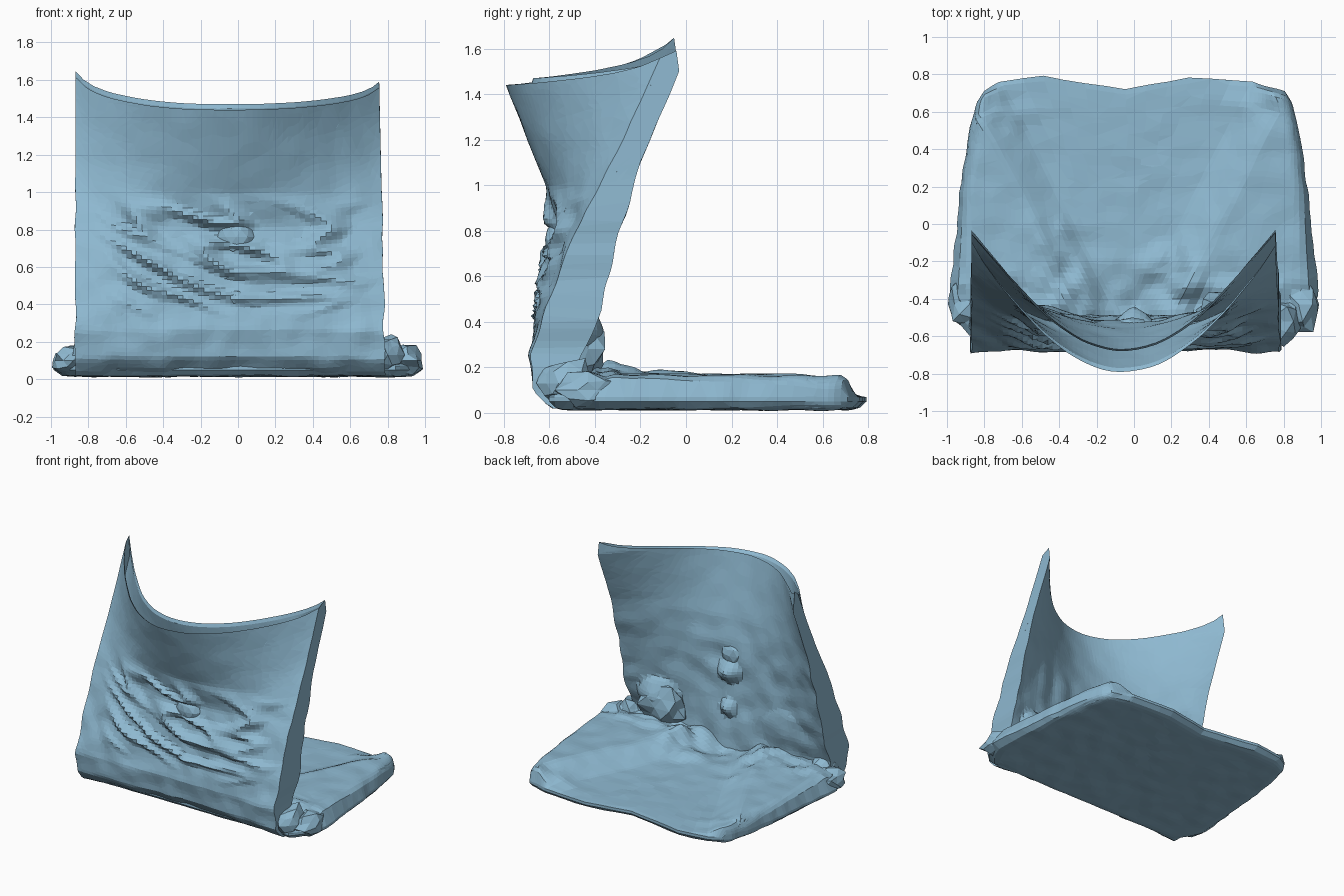
import bpy, bmesh, math
from mathutils import Vector, noise

if "Cube" in bpy.data.objects:
    bpy.data.objects.remove(bpy.data.objects["Cube"])

cloth = bpy.data.materials.new("blue_cloth")
cloth.diffuse_color = (.27, .48, .63, 1)
cloth.use_nodes = True
cloth.node_tree.nodes["Principled BSDF"].inputs["Base Color"].default_value = cloth.diffuse_color


def interp(table, t):
    if t <= table[0][0]:
        return table[0][1]
    for (a, va), (b, vb) in zip(table, table[1:]):
        if t <= b:
            return va + (vb - va) * (t - a) / (b - a)
    return table[-1][1]


def smooth(a, b, t):
    t = max(0, min(1, (t - a) / (b - a)))
    return t * t * (3 - 2 * t)


def bulge(t, width):
    """Quarter-ellipse rise from an edge."""
    t = max(0, min(1, t / width))
    return math.sqrt(1 - (1 - t) ** 2)


def crumple(x, y, z, freq=7):
    return noise.noise(Vector((x, y, z)) * freq)


def make_object(name, bm, ratio=1):
    bmesh.ops.remove_doubles(bm, verts=bm.verts, dist=0.0005)
    bmesh.ops.recalc_face_normals(bm, faces=bm.faces)
    mesh = bpy.data.meshes.new(name)
    bm.to_mesh(mesh)
    bm.free()
    mesh.materials.append(cloth)
    ob = bpy.data.objects.new(name, mesh)
    bpy.context.collection.objects.link(ob)
    if ratio < 1:  # irregular low-poly triangles
        ob.modifiers.new("facets", 'DECIMATE').ratio = ratio
    return ob


def skin(name, sides, nu, nv, ratio, pocket=0):
    """Closed skin between two surfaces; pocket > 0 opens the top that many rows deep."""
    bm = bmesh.new()
    grids = [[[bm.verts.new(f(i / nu, j / nv)) for i in range(nu + 1)]
              for j in range(nv + 1)] for f in sides]
    outer = list(grids)

    def stitch(a, b):
        for k in range(len(a) - 1):
            bm.faces.new((a[k], a[k + 1], b[k + 1], b[k]))
    for g in outer:
        for j in range(nv):
            stitch(g[j], g[j + 1])
    front, back = outer
    stitch(front[0], back[0])
    for e in (0, -1):
        stitch([r[e] for r in front], [r[e] for r in back])
    if not pocket:
        stitch(front[-1], back[-1])
    else:
        linings = []
        for g, other in ((front, back), (back, front)):
            rows = [g[-1]]
            for d in range(1, pocket + 1):
                a = .12 + .38 * smooth(.6, 1, d / pocket)
                rows.append([bm.verts.new(p.co.lerp(q.co, a))
                             for p, q in zip(g[nv - d], other[nv - d])])
            for r, s in zip(rows, rows[1:]):
                stitch(r, s)
            linings.append(rows)
        for e in (0, -1):
            stitch([r[e] for r in linings[0]], [r[e] for r in linings[1]])
    return make_object(name, bm, ratio)


# Upright pouch: bulges forward at the top centre, leans back at the corners
EDGE_FRONT = [(0, -.54), (.03, -.61), (.1, -.67), (.25, -.69), (.45, -.62), (.8, -.49), (1.15, -.3), (1.66, -.07)]
MID_FRONT = [(0, -.54), (.03, -.61), (.1, -.67), (.25, -.69), (.45, -.65), (.65, -.61), (.8, -.58), (1, -.62), (1.45, -.79)]
EDGE_BACK = [(0, -.48), (.2, -.47), (.45, -.38), (.65, -.33), (1.1, -.2), (1.5, -.03), (1.66, -.055)]
MID_BACK = [(0, -.48), (.3, -.5), (.6, -.52), (.8, -.53), (1, -.56), (1.45, -.67)]


def wrinkles(x, z):
    """Sagging creases across the middle of the front."""
    n = 1 - abs(noise.noise(Vector((x * 2 + 3, 0, (z + .25 * x - .35 * x * x) * 7)))) * 3
    mask = smooth(.3, .5, z) * (1 - smooth(.85, 1, z)) * (1 - smooth(.5, .8, abs(x)))
    return .05 * max(0, n) * mask


def wall_point(u, v, edge, mid, rim, front):
    c = 2 * u - 1
    peak = (.12, .06) if c < 0 else (.08, .04)
    z = .02 + v * (rim + peak[0] * abs(c) ** 2.5 + peak[1] * abs(c) ** 14)
    x = -.87 + u * (1.66 - .035 * v)
    k = math.cos(c * math.pi / 2)
    e = interp(edge, z)
    y = e + (interp(mid, v * 1.45) - e) * k
    low = 1 - smooth(.75, 1.1, z)
    y += crumple(x, y, z) * (.005 + .015 * low)
    if front:
        y -= wrinkles(x, z) - .015 * k * low
    else:
        # knotted bumps and tucks low on the back
        for bx, bz, r, h in ((0, .64, .09, .09), (0, .37, .07, .07), (.53, .33, .16, .1), (-.5, .3, .2, .04)):
            y += h * max(0, 1 - math.hypot(x - bx, z - bz) / r) ** .7
    x += .014 * crumple(z, x, 3) * low
    return (x, y, z)


skin("upright_pouch",
     (lambda u, v: wall_point(u, v, EDGE_FRONT, MID_FRONT, 1.42, True),
      lambda u, v: wall_point(u, v, EDGE_BACK, MID_BACK, 1.45, False)), 60, 70, .45, 28)

# Flat base: puffed sides slope down to a thin V-shaped centre panel
HALF_WIDTH = [(0, .84), (.1, .95), (.17, .985), (.35, .96), (.6, .93), (.85, .88), (.95, .85), (1, .8)]
BACK_EDGE = [(-1, .71), (-.85, .77), (-.6, .795), (-.3, .75), (-.05, .72), (.2, .76), (.4, .785), (.8, .76), (1, .71)]
SLOPE = [(.09, .075), (.12, .085), (.23, .16), (.26, .17), (.5, .165)]


def base_point(u, v, top):
    half = interp(HALF_WIDTH, v)
    # grid columns follow the inner and outer lines of the folds
    w = .03 + .7 * max(0, v - .1)
    ridge = min(w + .22, half - .06)
    x = interp([(0, -half), (.25, -.05 - ridge), (.4, -.05 - w),
                (.6, -.03 + w), (.75, -.03 + ridge), (1, half)], u)
    c = x / half
    y = -.6 + v * (interp(BACK_EDGE, c) + .6)
    near_wall = 1 - smooth(-.45, -.1, y)
    n = crumple(x, y, .3, 8)
    rim = min(bulge(1 - abs(c), .09), bulge(1 - v, .06), bulge(v, .06))
    if top:
        high = interp(SLOPE, abs(u - .5)) + n * (.008 + .03 * near_wall)
        high += .03 * near_wall * smooth(.25, .5, abs(x)) * abs(crumple(x, y, 2, 11))
        # crumpled tucks at the back corners and along the folds
        for tx, ty, r, h in ((-.68, .6, .1, .02), (.64, .66, .1, .025), (-.42, -.08, .12, .03),
                             (.18, -.2, .13, .04), (.3, -.35, .12, .05), (-.35, -.32, .1, .04)):
            high += h * math.exp(-((x - tx) ** 2 + (y - ty) ** 2) / r ** 2) * (.7 + 1.5 * n)
        z = .07 + (high - .07) * rim
    else:
        z = .05 - .035 * rim + .008 * n * rim
    if rim < .7:
        x += .014 * crumple(y, x, 5, 9)
        y += .008 * n
    return (x, y, max(z, 0))


skin("folded_base", (lambda u, v: base_point(u, v, True),
                     lambda u, v: base_point(u, v, False)), 60, 48, .5)


# Crumpled lumps where the material bunches up
def lump(name, loc, size, rough=.4):
    bm = bmesh.new()
    bmesh.ops.create_icosphere(bm, subdivisions=2, radius=1)
    for p in bm.verts:
        p.co *= 1 + rough * noise.noise(p.co * 2 + Vector(loc) * 9)
        p.co = Vector([p.co[i] * size[i] + loc[i] for i in range(3)])
        p.co.z = max(p.co.z, .01)
    return make_object(name, bm)


for side, label in ((-1, "left"), (1, "right")):
    lump(label + "_corner_bunch", (side * .88, -.43, .1), (.11, .15, .075))
    lump(label + "_corner_fold", (side * .8, -.52, .13), (.09, .12, .1))
lump("lower_back_tuck", (.52, -.46, .28), (.2, .11, .15))
lump("front_knot", (-.01, -.56, .76), (.1, .06, .085), .12)
lump("small_front_knot", (-.01, -.62, .43), (.055, .045, .045), .2)
